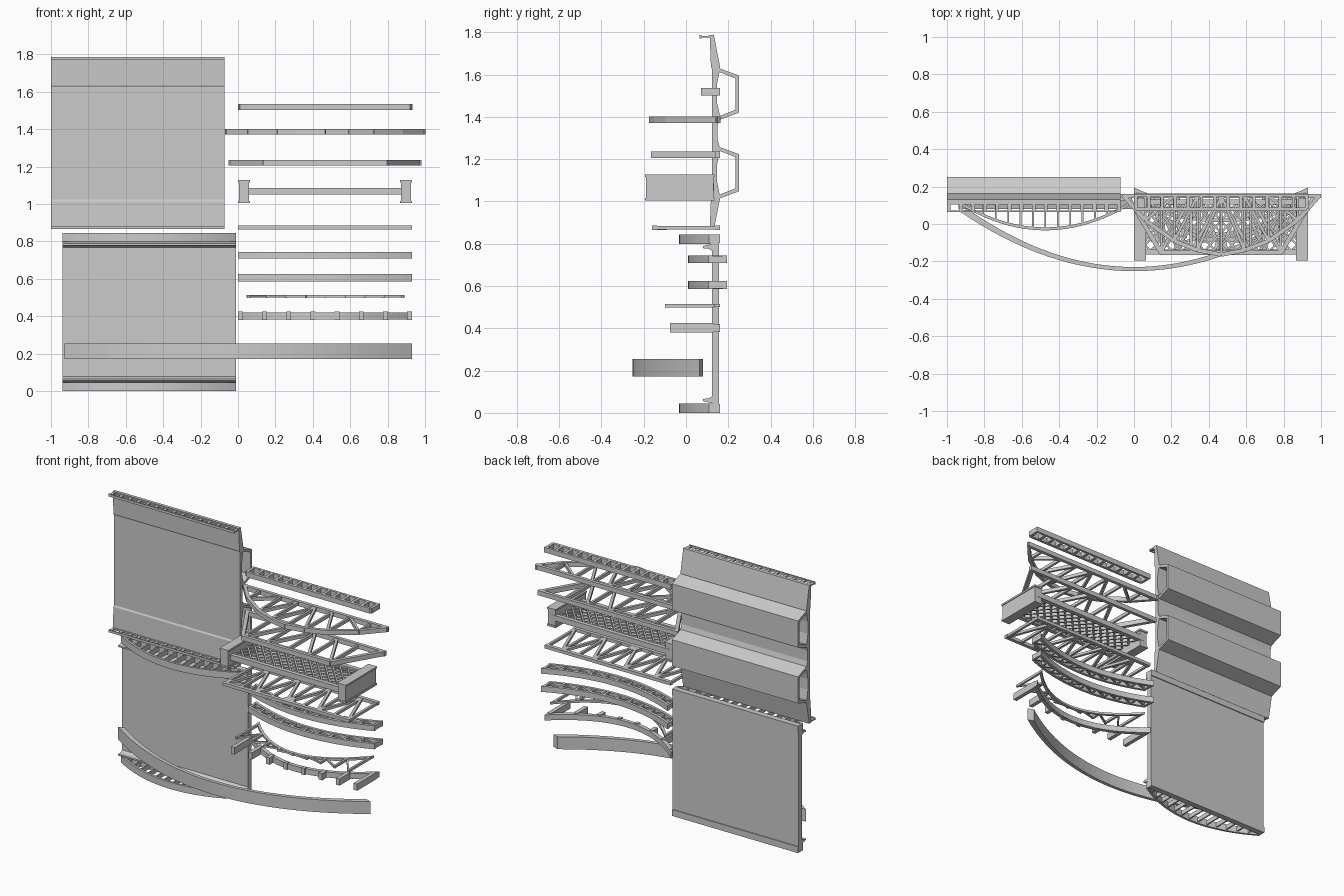
import bpy, bmesh
from mathutils import Vector

if "Cube" in bpy.data.objects:
    bpy.data.objects.remove(bpy.data.objects["Cube"])


def prism(bm, pts, lo, hi, axis='z'):
    """Extrude a closed outline: (x, y) along z, or (y, z) along x."""
    def co(p, h):
        return (p[0], p[1], h) if axis == 'z' else (h, p[0], p[1])
    a = [bm.verts.new(co(p, lo)) for p in pts]
    b = [bm.verts.new(co(p, hi)) for p in pts]
    fs = [bm.faces.new(a), bm.faces.new(b)]
    n = len(pts)
    for i in range(n):
        fs.append(bm.faces.new((a[i], a[(i + 1) % n], b[(i + 1) % n], b[i])))
    bmesh.ops.recalc_face_normals(bm, faces=fs)


def box(bm, x0, x1, y0, y1, z0, z1):
    prism(bm, [(x0, y0), (x1, y0), (x1, y1), (x0, y1)], z0, z1)


def bar(bm, p, q, w, z0, z1):
    p, q = Vector(p), Vector(q)
    d = (q - p).normalized() * w / 2
    n = Vector((-d.y, d.x))
    prism(bm, [p + n, q + n, q - n, p - n], z0, z1)


def band(bm, upper, lower, z0, z1):
    prism(bm, upper + lower[::-1], z0, z1)


def curve(x0, x1, y_end, y_mid, n=24):
    c, h = (x0 + x1) / 2, (x1 - x0) / 2
    return [(c + h * t, y_mid + (y_end - y_mid) * t * t)
            for t in [i * 2 / n - 1 for i in range(n + 1)]]


def finish(name, bm):
    me = bpy.data.meshes.new(name)
    bm.to_mesh(me)
    bm.free()
    ob = bpy.data.objects.new(name, me)
    bpy.context.collection.objects.link(ob)
    return ob


def para(x, c, h, y_end, y_mid):
    return y_mid + (y_end - y_mid) * ((x - c) / h) ** 2


# lower deck slab with raised rear rims and two kerb barriers
bm = bmesh.new()
box(bm, -.938, -.01, .122, .155, 0, .845)
for s in (1, -1):
    f = lambda z: z if s > 0 else .845 - z
    box(bm, -.938, -.01, .15, .161, *sorted((f(0), f(.042))))
    prism(bm, [(.123, f(.046)), (.105, f(.05)), (.08, f(.056)), (.08, f(.066)),
               (.105, f(.068)), (.123, f(.078))], -.938, -.01, 'x')
finish("flat_deck", bm)

# tied arches standing on both edges of the lower deck
for name, z0 in (("deck_arch_bottom", 0), ("deck_arch_top", .8)):
    bm = bmesh.new()
    band(bm, curve(-.938, -.01, .125, -.018), curve(-.938, -.01, .108, -.034), z0, z0 + .045)
    for i in range(1, 14):
        x = -.938 + .928 * i / 14
        bar(bm, (x, para(x, -.474, .464, .11, -.026)), (x, .125), .009, z0 + .008, z0 + .037)
    finish(name, bm)

# upper box-girder deck: shaped slab and two hollow troughs
bm = bmesh.new()
prism(bm, [(.112, 1.787), (.118, 1.635), (.124, 1.625), (.124, 1.025), (.118, 1.015), (.112, .867),
           (.132, .867), (.162, 1.02), (.146, 1.1), (.146, 1.17), (.162, 1.25), (.15, 1.29),
           (.15, 1.36), (.162, 1.4), (.146, 1.47), (.146, 1.55), (.162, 1.632), (.132, 1.787)],
      -1, -.072, 'x')
for z in (1.136, 1.508):
    prism(bm, [(.158, z + .122), (.25, z + .088), (.25, z - .088), (.158, z - .122),
               (.158, z - .104), (.234, z - .074), (.234, z + .074), (.158, z + .104)],
          -1, -.072, 'x')
finish("box_girder_deck", bm)

# railings on both edges of the upper deck
for name, z in (("railing_bottom", .875), ("railing_top", 1.779)):
    bm = bmesh.new()
    box(bm, -1, -.072, .064, .073, z - .008, z + .008)
    box(bm, -1, -.072, .104, .114, z - .005, z + .005)
    for i in range(15):
        x = -.99 + .908 * i / 14
        box(bm, x - .01, x + .01, .07, .115, z - .004, z + .004)
    finish(name, bm)

# long arch beam
bm = bmesh.new()
band(bm, curve(-.89, .89, .08, -.23, 32), curve(-.928, .93, .065, -.252, 32), .172, .255)
finish("long_arch_beam", bm)

# arch with spandrel columns
bm = bmesh.new()
band(bm, curve(0, .93, .16, -.045), curve(0, .93, .125, -.07), .383, .42)
for i in range(8):
    x = .013 + .904 * i / 7
    bar(bm, (x, -.075), (x, para(x, .465, .465, .14, -.055)), .026, .38, .425)
finish("column_arch", bm)

# thin arch with columns and zigzag bracing
bm = bmesh.new()
band(bm, curve(.045, .89, .16, -.075), curve(.045, .89, .135, -.095), .5, .514)
px = [.055 + .825 * i / 8 for i in range(9)]
py = [para(x, .4675, .4225, .145, -.085) for x in px]
for i, (x, y) in enumerate(zip(px, py)):
    bar(bm, (x, -.1), (x, y), .014, .499, .515)
    if i < 8:
        a, b = ((x, -.095), (px[i + 1], py[i + 1]))
        if i >= 4:
            a, b = (x, y), (px[i + 1], -.095)
        bar(bm, a, b, .011, .501, .513)
finish("braced_arch", bm)

# two-chord truss arches
for name, z0, z1 in (("truss_arch_lower", .587, .625), ("truss_arch_upper", .708, .744)):
    bm = bmesh.new()
    band(bm, curve(0, .93, .125, .028), curve(0, .93, .106, .01), z0, z1)
    band(bm, curve(0, .93, .195, .085), curve(0, .93, .175, .067), z0, z1)
    xs = [.008 + .914 * i / 10 for i in range(11)]
    top = lambda x: para(x, .465, .465, .115, .019)
    bot = lambda x: para(x, .465, .465, .185, .076)
    for i, x in enumerate(xs):
        bar(bm, (x, top(x)), (x, bot(x)), .015, z0 + .002, z1 - .002)
        if i < 10:
            j = xs[i + 1]
            a, b = ((x, top(x)), (j, bot(j))) if i < 5 else ((x, bot(x)), (j, top(j)))
            bar(bm, a, b, .011, z0 + .006, z1 - .006)
    finish(name, bm)

# rectangular truss with centre gusset
bm = bmesh.new()
z0, z1 = .867, .884
for y in (-.15, .15):
    box(bm, 0, .93, y - .012, y + .012, z0 - .002, z1 + .002)
for i in range(9):
    x = .01 + .91 * i / 8
    bar(bm, (x, -.15), (x, .15), .016, z0, z1)
    if i < 8:
        s = .15 if i % 2 else -.15
        bar(bm, (x, s), (x + .91 / 8, -s), .018, z0, z1)
prism(bm, [(.42, -.15), (.51, -.15), (.49, -.09), (.44, -.09)], z0 - .001, z1 + .001)
finish("rectangular_truss", bm)

# lattice panel with flanged end portals
bm = bmesh.new()
for y in (-.15, .118):
    box(bm, .03, .9, y - .014, y + .014, 1.05, 1.086)
n, h, y0, y1 = 15, .87 / 15, -.145, .115
for i in range(-4, n):
    for flip in (False, True):
        a, b = Vector((.03 + h * i, y0)), Vector((.03 + h * (i + 4), y1))
        lo, hi = max(0, (.03 - a.x) / (b.x - a.x)), min(1, (.9 - a.x) / (b.x - a.x))
        p, q = a.lerp(b, lo), a.lerp(b, hi)
        if flip:
            p.x, q.x = .93 - p.x, .93 - q.x
        bar(bm, p, q, .011, 1.058 if flip else 1.062, 1.078 if flip else 1.074)
finish("lattice_panel", bm)
for name, x in (("portal_left", .032), ("portal_right", .898)):
    bm = bmesh.new()
    box(bm, x - .027, x + .027, -.19, .13, 1.01, 1.125)
    for z in (1.005, 1.116):
        box(bm, x - .032, x + .032, -.194, .135, z, z + .012)
    finish(name, bm)

# trapezoid truss
bm = bmesh.new()
z0, z1 = 1.205, 1.236
bar(bm, (-.05, .15), (.98, .15), .022, z0, z1)
bar(bm, (.14, -.154), (.79, -.154), .022, z0, z1)
bar(bm, (-.035, .15), (.145, -.155), .024, z0, z1)
bar(bm, (.965, .15), (.785, -.155), .024, z0, z1)
for i in range(5):
    x = .145 + .16 * i
    bar(bm, (x, -.152), (x, .15), .014, z0 + .004, z1 - .004)
    if i < 4:
        s = 1 if i < 2 else -1
        bar(bm, (x, -.152 if s > 0 else .15), (x + .16, .15 if s > 0 else -.152), .018,
            z0 + .004, z1 - .004)
finish("trapezoid_truss", bm)

# truss with bowed chord
bm = bmesh.new()
z0, z1 = 1.372, 1.402
ends = [(-.06, .155), (.06, .02), (.215, -.09), (.34, -.14), (.467, -.164),
        (.59, -.14), (.72, -.09), (.875, .02), (.995, .155)]
bar(bm, (-.065, .15), (1, .15), .022, z0, z1)
for i in range(8):
    p, q = ends[i], ends[i + 1]
    bar(bm, p, q, .022, z0, z1)
    if i > 0:
        bar(bm, p, (p[0], .15), .014, z0 + .004, z1 - .004)
    if 0 < i < 7:
        a, b = (p, (q[0], .15)) if i < 4 else ((p[0], .15), q)
        bar(bm, a, b, .016, z0 + .004, z1 - .004)
finish("bowed_truss", bm)

# open frame beam with rectangular windows
bm = bmesh.new()
z0, z1 = 1.502, 1.536
box(bm, 0, .932, .145, .16, z0, z1)
prism(bm, [(0, .088), (.012, .07), (.92, .07), (.932, .088)], z0, z1)
for i in range(14):
    x = .009 + .914 * i / 13
    box(bm, x - .009, x + .009, .08, .15, z0, z1)
finish("window_frame_beam", bm)
